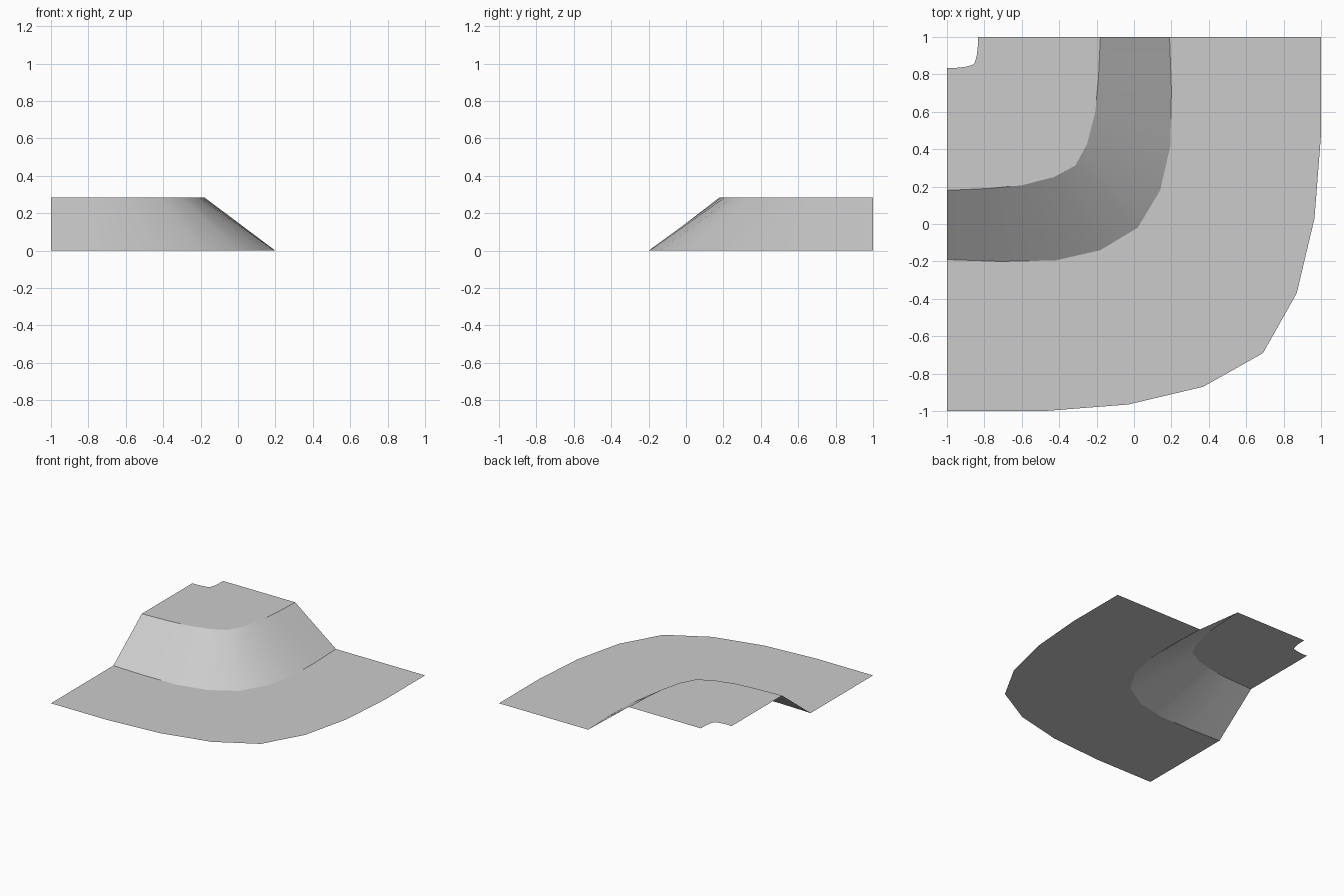
import bpy
import bmesh

if "Cube" in bpy.data.objects:
    bpy.data.objects.remove(bpy.data.objects["Cube"])

# Half outlines run from the left edge to the diagonal; the rest is mirrored.
outer_rim = [(-1, -1), (-0.48, -1), (-0.03, -0.965), (0.37, -0.87), (0.69, -0.69)]
slope_foot = [(-1, -0.19), (-0.72, -0.2), (-0.42, -0.195), (-0.18, -0.14), (0.02, -0.02)]
slope_top = [(-1, 0.18), (-0.78, 0.19), (-0.6, 0.207), (-0.43, 0.25), (-0.313, 0.313)]
inner_notch = [(-1, 0.835), (-0.95, 0.835), (-0.905, 0.84), (-0.875, 0.847), (-0.855, 0.855)]


def full_curve(half):
    """Mirror a half outline across the diagonal y = -x."""
    return half + [(-y, -x) for x, y in reversed(half[:-1])]


rings = [(outer_rim, 0.0), (slope_foot, 0.0), (slope_top, 0.285), (inner_notch, 0.285)]

# Corner surface: flat skirt, sloped bank and raised plateau
bm = bmesh.new()
loops = [[bm.verts.new((x, y, z)) for x, y in full_curve(half)] for half, z in rings]
for low, high in zip(loops, loops[1:]):
    for i in range(len(low) - 1):
        bm.faces.new((low[i], low[i + 1], high[i + 1], high[i]))

mesh = bpy.data.meshes.new("corner_bank")
bm.to_mesh(mesh)
bm.free()
bank = bpy.data.objects.new("corner_bank", mesh)
bpy.context.collection.objects.link(bank)

# Single grey material
grey = bpy.data.materials.new("light_grey")
grey.diffuse_color = (0.6, 0.6, 0.6, 1)
grey.use_nodes = True
grey.node_tree.nodes["Principled BSDF"].inputs["Base Color"].default_value = grey.diffuse_color
mesh.materials.append(grey)

# Smooth around the bend, crisp at the foot and top of the bank
bpy.context.view_layer.objects.active = bank
bank.select_set(True)
bpy.ops.object.shade_smooth_by_angle(angle=0.52)
